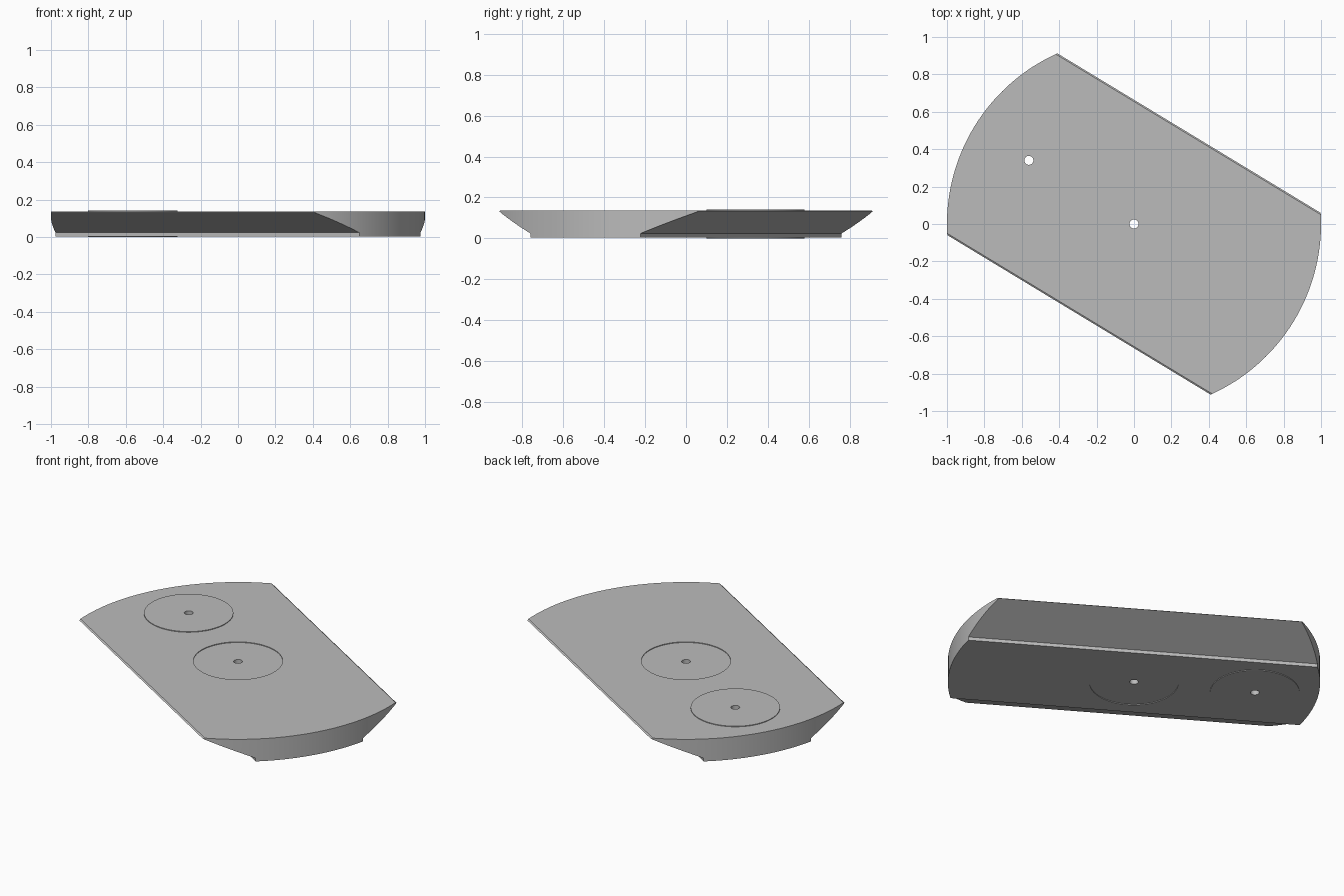
import bpy, bmesh, math
from mathutils import Matrix

if "Cube" in bpy.data.objects:
    bpy.data.objects.remove(bpy.data.objects["Cube"], do_unlink=True)

BOTTOM, TOP, PAD = 0.004, 0.137, 0.004
TURN = math.radians(-31.2)
PIN = -0.657                      # second hole, along the long axis

grey = bpy.data.materials.new("plain_grey")
grey.use_nodes = True
grey.diffuse_color = (0.5, 0.5, 0.5, 1)
grey.node_tree.nodes["Principled BSDF"].inputs["Base Color"].default_value = (0.5, 0.5, 0.5, 1)


def add_object(name, bm):
    bmesh.ops.recalc_face_normals(bm, faces=bm.faces)
    mesh = bpy.data.meshes.new(name)
    bm.to_mesh(mesh)
    bm.free()
    mesh.materials.append(grey)
    obj = bpy.data.objects.new(name, mesh)
    bpy.context.collection.objects.link(obj)
    return obj


def disc(name, x, radius, low, high, sides=64):
    bm = bmesh.new()
    bmesh.ops.create_cone(bm, cap_ends=True, segments=sides, radius1=radius, radius2=radius,
                          depth=high - low, matrix=Matrix.Translation((x, 0, (low + high) / 2)))
    return add_object(name, bm)


def combine(target, tool, operation):
    mod = target.modifiers.new(tool.name, "BOOLEAN")
    mod.object, mod.operation, mod.solver = tool, operation, "EXACT"
    bpy.context.view_layer.objects.active = target
    bpy.ops.object.modifier_apply(modifier=mod.name)
    bpy.data.objects.remove(tool, do_unlink=True)


# Long bar: narrow foot, undercut flanks and a fine top chamfer
half = [(0.315, BOTTOM), (0.315, 0.024), (0.568, 0.131), (0.56, TOP)]
outline = half + [(-y, z) for y, z in reversed(half)]
bm = bmesh.new()
face = bm.faces.new([bm.verts.new((-1.2, y, z)) for y, z in outline])
ext = bmesh.ops.extrude_face_region(bm, geom=[face])["geom"]
bmesh.ops.translate(bm, vec=(2.4, 0, 0), verts=[v for v in ext if isinstance(v, bmesh.types.BMVert)])
plate = add_object("plate", bm)

# Rounded ends
combine(plate, disc("round_ends", 0, 1, -0.1, 0.3, 180), "INTERSECT")

# Shallow recesses around the centre hole, on both faces
for name, low, high in (("top_recess", TOP - PAD, 0.2), ("bottom_recess", -0.1, BOTTOM + PAD)):
    combine(plate, disc(name, 0, 0.24, low, high), "DIFFERENCE")

# Raised boss through the plate at the second hole
combine(plate, disc("boss", PIN, 0.24, BOTTOM - PAD, TOP + PAD), "UNION")

# Pin holes
for x in (0, PIN):
    combine(plate, disc("pin_hole", x, 0.024, -0.1, 0.3, 32), "DIFFERENCE")

# Turn into place and shade
plate.data.transform(Matrix.Rotation(TURN, 4, "Z"))
bpy.ops.object.select_all(action="DESELECT")
plate.select_set(True)
bpy.context.view_layer.objects.active = plate
bpy.ops.object.shade_smooth_by_angle(angle=math.radians(15))
